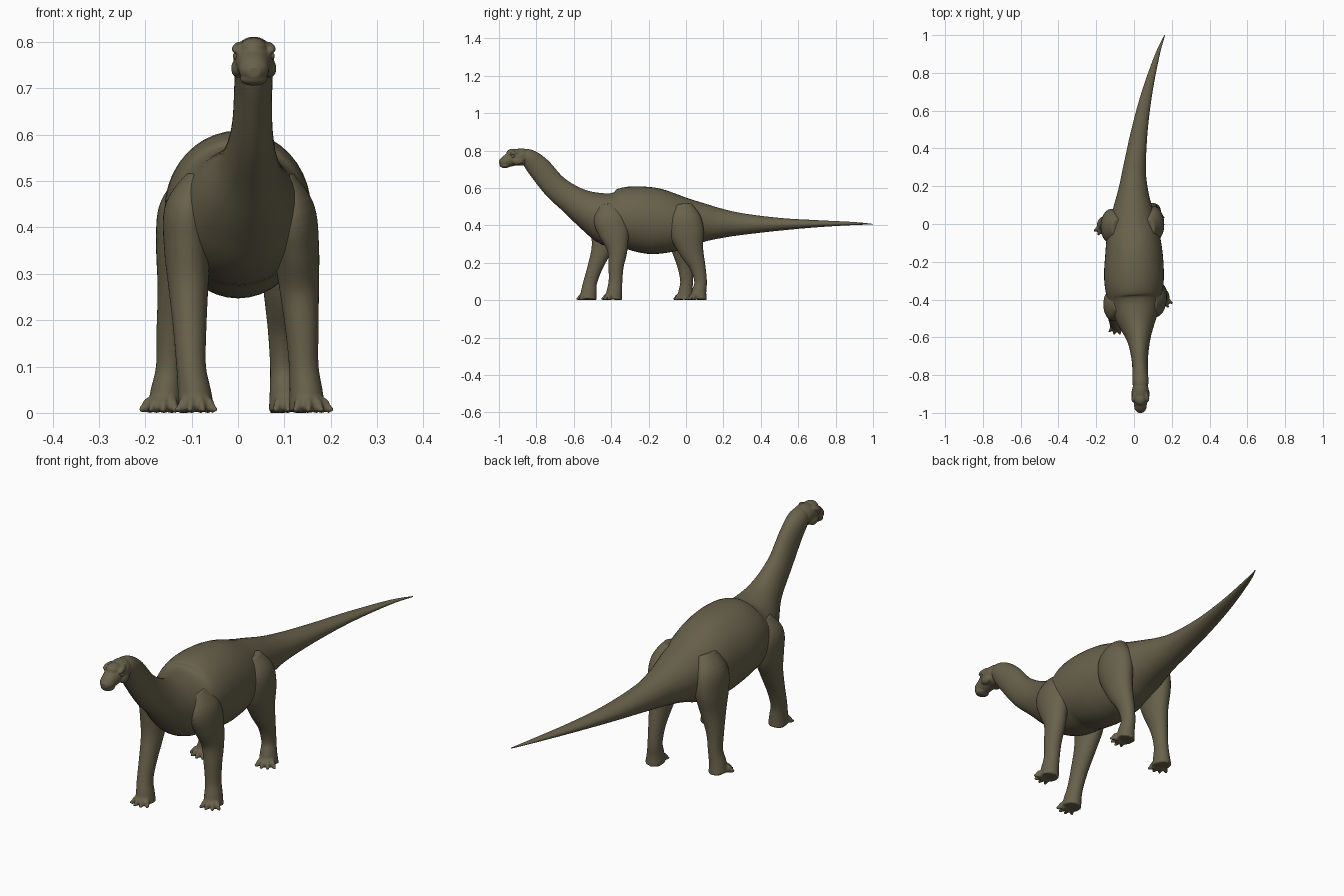
import bpy, bmesh, math
from mathutils import Vector, Matrix

cube = bpy.data.objects.get("Cube")
if cube:
    bpy.data.objects.remove(cube)

skin = bpy.data.materials.new("olive_brown_skin")
skin.use_nodes = True
colour = (0.138, 0.12, 0.07, 1)
skin.diffuse_color = colour
skin.node_tree.nodes["Principled BSDF"].inputs["Base Color"].default_value = colour


def spline(rows, steps):
    """Smooth curve through rows of x, y, z, half width, half depth."""
    pts = [Vector(r) for r in rows]
    out = []
    for i in range(len(pts) - 1):
        a, b = pts[max(i - 1, 0)], pts[i]
        c, d = pts[i + 1], pts[min(i + 2, len(pts) - 1)]
        for s in range(steps):
            t = s / steps
            m, n = (c - a) / 2, (d - b) / 2
            h = t * t * (3 - 2 * t)
            out.append(b * (1 - h) + c * h + m * t * (1 - t) ** 2 - n * t * t * (1 - t))
    return out + [pts[-1]]


def loft(bm, rows, steps=5, sides=28):
    """Skin elliptical rings set square to a smooth path."""
    path = spline(rows, steps)
    centres = [Vector(p[:3]) for p in path]
    rings = []
    for i, p in enumerate(path):
        along = (centres[min(i + 1, len(path) - 1)] - centres[max(i - 1, 0)]).normalized()
        side = (Vector((1, 0, 0)) - along * along.x).normalized()
        up = along.cross(side)
        ring = []
        for k in range(sides):
            a = math.tau * k / sides
            ring.append(bm.verts.new(centres[i] + side * math.cos(a) * p[3] + up * math.sin(a) * p[4]))
        rings.append(ring)
    for r, q in zip(rings, rings[1:]):
        for k in range(sides):
            n = (k + 1) % sides
            bm.faces.new((r[k], r[n], q[n], q[k]))
    bm.faces.new(rings[0][::-1])
    bm.faces.new(rings[-1])


def blob(bm, place, size, turn=0, tilt=0):
    """Add an ellipsoid, turned about z and tilted about x."""
    m = (Matrix.Translation(place) @ Matrix.Rotation(turn, 4, "Z")
         @ Matrix.Rotation(tilt, 4, "X") @ Matrix.Diagonal((*size, 1)))
    bmesh.ops.create_uvsphere(bm, u_segments=20, v_segments=12, radius=1, matrix=m)


def finish(name, bm, voxel=None, passes=4):
    """Make the object; a voxel size melts its overlapping volumes together."""
    bmesh.ops.recalc_face_normals(bm, faces=bm.faces)
    mesh = bpy.data.meshes.new(name)
    bm.to_mesh(mesh)
    bm.free()
    mesh.materials.append(skin)
    for f in mesh.polygons:
        f.use_smooth = True
    ob = bpy.data.objects.new(name, mesh)
    bpy.context.collection.objects.link(ob)
    if voxel:
        melt = ob.modifiers.new("melt", "REMESH")
        melt.mode = "VOXEL"
        melt.voxel_size = voxel
        melt.use_smooth_shade = True
        soften = ob.modifiers.new("soften", "SMOOTH")
        soften.iterations = passes
    return ob


# Neck, trunk and tail in one sweep
bm = bmesh.new()
loft(bm, [
    (.034, -.9, .77, .025, .025), (.034, -.845, .762, .042, .047), (.033, -.785, .707, .041, .062),
    (.03, -.7, .607, .045, .067), (.024, -.6, .53, .065, .08), (.012, -.5, .472, .108, .112),
    (.004, -.4, .435, .143, .15), (0, -.29, .438, .158, .171), (0, -.17, .423, .153, .177),
    (-.004, -.05, .414, .138, .152), (-.006, .07, .415, .108, .111), (-.004, .18, .411, .079, .081),
    (.003, .3, .407, .06, .058), (.03, .5, .406, .043, .034), (.07, .7, .409, .028, .019),
    (.125, .9, .41, .012, .008), (.163, 1, .406, .002, .002)], steps=6, sides=40)
finish("neck_trunk_and_tail", bm)

# Head: skull, domed nose, lips, brows and cheeks
bm = bmesh.new()
hx = .034
loft(bm, [(hx, -.835, .757, .03, .035), (hx, -.87, .765, .043, .046), (hx, -.91, .763, .043, .043),
          (hx, -.95, .748, .035, .036), (hx, -.98, .738, .03, .026), (hx, -.999, .735, .014, .012)])
blob(bm, (hx, -.925, .785), (.031, .036, .025))
blob(bm, (hx, -.968, .72), (.03, .027, .014))
for s in (-1, 1):
    blob(bm, (hx + s * .033, -.915, .788), (.013, .03, .011), s * .25, .25)
    blob(bm, (hx + s * .034, -.9, .743), (.015, .03, .02))
    blob(bm, (hx + s * .014, -.958, .768), (.009, .014, .009))
finish("head", bm, .004, 2)

# Eyes
for s, label in ((1, "left"), (-1, "right")):
    bm = bmesh.new()
    blob(bm, (hx + s * .039, -.925, .77), (.006, .009, .008))
    finish(label + "_eye", bm)

# Legs: centres from shoulder or hip to sole, with shared thicknesses
heights = (.51, .44, .36, .27, .18, .1, .045, .004)
front_size = ((.025, .045), (.05, .085), (.05, .08), (.043, .055),
              (.036, .041), (.032, .037), (.036, .042), (.04, .045))
hind_size = ((.03, .05), (.058, .088), (.057, .092), (.046, .068),
             (.034, .043), (.029, .034), (.034, .039), (.039, .045))
legs = {
    "left_front_leg": (front_size, .3, ((.095, -.42), (.115, -.41), (.125, -.385), (.132, -.367),
                       (.138, -.374), (.142, -.377), (.147, -.383), (.149, -.387))),
    "right_front_leg": (front_size, 0, ((-.085, -.42), (-.108, -.425), (-.11, -.43), (-.107, -.452),
                        (-.104, -.485), (-.101, -.511), (-.094, -.52), (-.09, -.523))),
    "left_hind_leg": (hind_size, .3, ((.08, -.02), (.097, -.01), (.102, .005), (.1, .027),
                      (.098, .062), (.098, .078), (.102, .07), (.105, .066))),
    "right_hind_leg": (hind_size, -.3, ((-.09, -.02), (-.112, -.015), (-.12, -.012), (-.128, -.01),
                       (-.142, -.003), (-.148, .003), (-.155, -.002), (-.158, -.004))),
}
for name, (sizes, yaw, centres) in legs.items():
    bm = bmesh.new()
    loft(bm, [(*c, h, *s) for c, h, s in zip(centres, heights, sizes)])
    foot = Vector((*centres[-1], 0))
    # Fan of four toes with pointed claws
    for k in range(4):
        turn = yaw + (k - 1.5) * .48
        ahead = Vector((math.sin(turn), -math.cos(turn), 0))
        blob(bm, foot + ahead * .034 + Vector((0, 0, .018)), (.0125, .024, .018), turn, .3)
        blob(bm, foot + ahead * .052 + Vector((0, 0, .009)), (.008, .015, .009), turn, .2)
    finish(name, bm, .005, 3)
